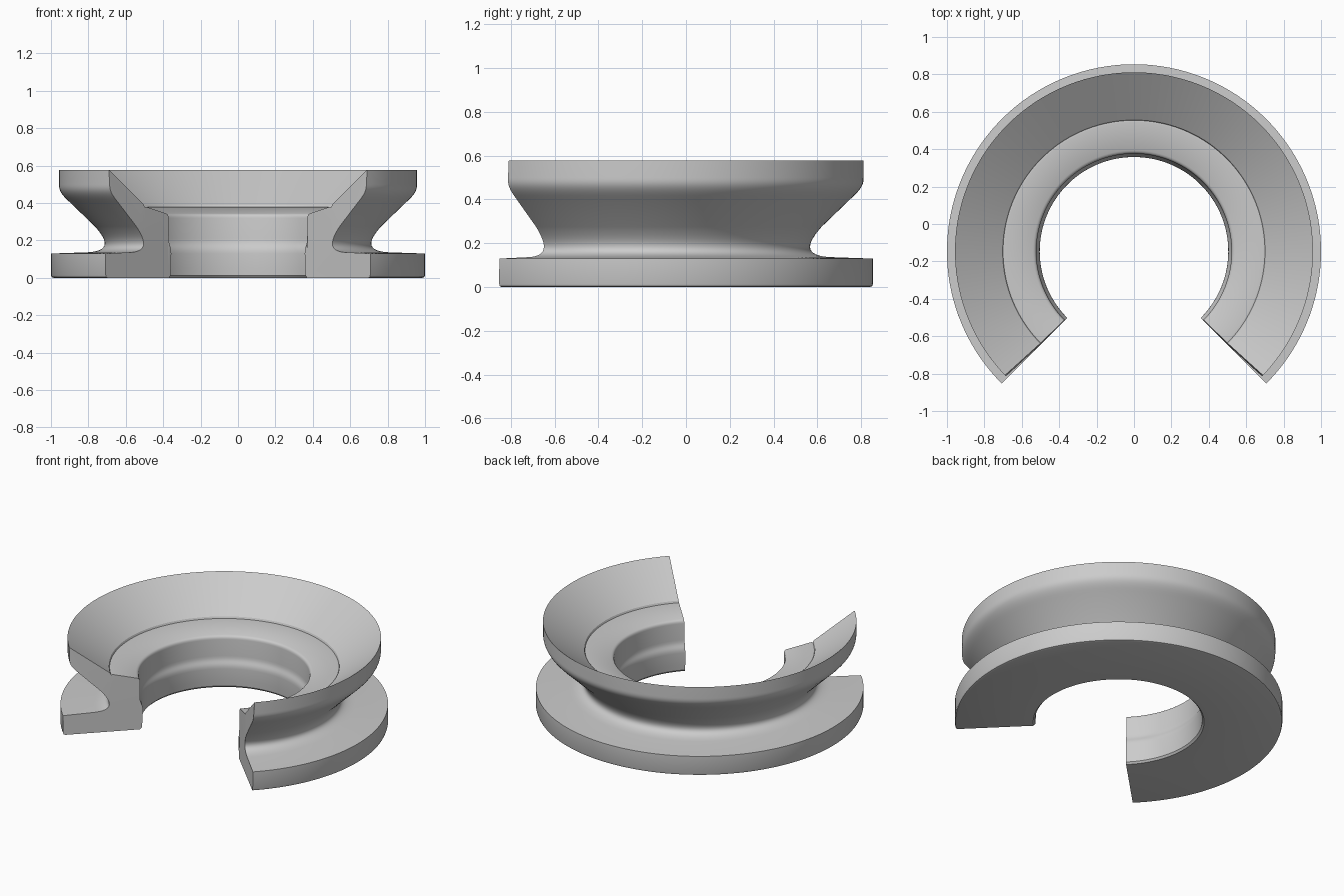
import bpy, bmesh
from math import radians, sin, cos
from mathutils import Vector
from mathutils.geometry import interpolate_bezier

cube = bpy.data.objects.get("Cube")
if cube:
    bpy.data.objects.remove(cube, do_unlink=True)

CENTER_Y = -0.146
HEIGHT = 0.577
SEGMENTS = 128


def curve(a, b, c, d, count=10):
    pts = [Vector((*p, 0)) for p in (a, b, c, d)]
    return [(p.x, p.y) for p in interpolate_bezier(*pts, count)]


# Cross-section as (radius, height), from the bottom outwards and over the lip
profile = [(0.522, 0), (0.985, 0), (0.996, 0.004), (1.0, 0.015), (1.0, 0.13)]
profile += curve((0.80, 0.137), (0.69, 0.145), (0.69, 0.19), (0.765, 0.275), 14)
profile += curve((0.90, 0.405), (0.95, 0.45), (0.957, 0.47), (0.957, 0.50))
profile += [(0.957, HEIGHT)]
# Dished top with a fine step, then the bore with its narrow lower band
profile += [(0.705, 0.39), (0.70, 0.378), (0.69, 0.38), (0.54, 0.344)]
profile += curve((0.532, 0.341), (0.526, 0.338), (0.522, 0.33), (0.522, 0.32), 4)
profile += curve((0.522, 0.21), (0.522, 0.17), (0.504, 0.17), (0.504, 0.13), 8)
profile += [(0.508, 0.05), (0.511, 0.012)]

# Sweep the section through three quarters of a turn
bm = bmesh.new()
rings = []
for i in range(SEGMENTS + 1):
    t = i / SEGMENTS
    ring = []
    for r, z in profile:
        setback = 1.13 * (z / HEIGHT) ** 2
        a = radians(-45 + setback + t * (270 - 2 * setback))
        ring.append(bm.verts.new((r * cos(a), CENTER_Y + r * sin(a), z)))
    rings.append(ring)

n = len(profile)
for a, b in zip(rings, rings[1:]):
    for j in range(n):
        k = (j + 1) % n
        bm.faces.new((a[j], a[k], b[k], b[j]))

# Close both cut ends
caps = [bm.faces.new(rings[0]), bm.faces.new(rings[-1])]
bmesh.ops.triangulate(bm, faces=caps)
bmesh.ops.recalc_face_normals(bm, faces=bm.faces)

mesh = bpy.data.meshes.new("flanged_ring")
bm.to_mesh(mesh)
bm.free()
ring_object = bpy.data.objects.new("flanged_ring", mesh)
bpy.context.collection.objects.link(ring_object)

bpy.ops.object.select_all(action='DESELECT')
ring_object.select_set(True)
bpy.context.view_layer.objects.active = ring_object
bpy.ops.object.shade_smooth_by_angle(angle=radians(30))
